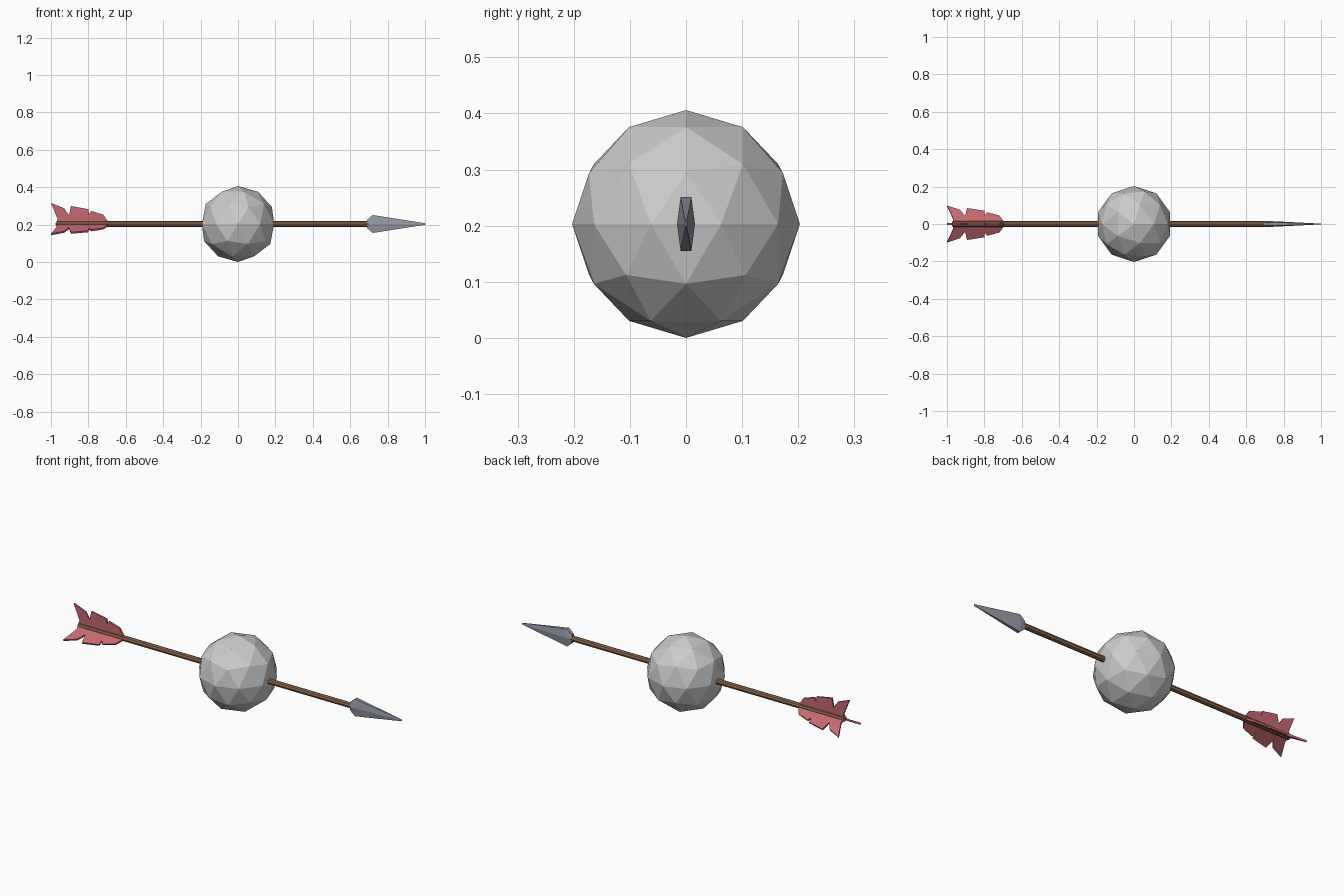
import bpy, bmesh, math
from mathutils import Matrix

if "Cube" in bpy.data.objects:
    bpy.data.objects.remove(bpy.data.objects["Cube"])

Z = 0.203  # height of the arrow axis and ball centre


def paint(obj, name, rgb):
    mat = bpy.data.materials.get(name) or bpy.data.materials.new(name)
    mat.diffuse_color = (*rgb, 1)
    mat.use_nodes = True
    mat.node_tree.nodes["Principled BSDF"].inputs["Base Color"].default_value = mat.diffuse_color
    obj.data.materials.append(mat)


def mesh_object(name, bm):
    bmesh.ops.recalc_face_normals(bm, faces=bm.faces)
    mesh = bpy.data.meshes.new(name)
    bm.to_mesh(mesh)
    bm.free()
    obj = bpy.data.objects.new(name, mesh)
    bpy.context.collection.objects.link(obj)
    return obj


# Faceted ball
bpy.ops.mesh.primitive_ico_sphere_add(subdivisions=2, radius=0.203, location=(0, 0, Z))
bpy.context.object.name = "ball"

# Wooden shaft through the ball
x0, x1 = -0.97, 0.71
bpy.ops.mesh.primitive_cylinder_add(vertices=8, radius=0.015, depth=x1 - x0,
                                    location=((x0 + x1) / 2, 0, Z),
                                    rotation=(0, math.pi / 2, 0))
shaft = bpy.context.object
shaft.name = "shaft"
paint(shaft, "wood", (0.26, 0.13, 0.07))

# Arrowhead: flattened hexagonal rings (x, half width, half height)
bm = bmesh.new()
rings = []
for x, w, h in [(0.69, 0.014, 0.022), (0.72, 0.016, 0.048), (1.0, 0.002, 0.004)]:
    section = [(w, 0), (w * 0.6, h), (-w * 0.6, h), (-w, 0), (-w * 0.6, -h), (w * 0.6, -h)]
    rings.append([bm.verts.new((x, y, Z + z)) for y, z in section])
for a, b in zip(rings, rings[1:]):
    for i in range(6):
        j = (i + 1) % 6
        bm.faces.new((a[i], a[j], b[j], b[i]))
bm.faces.new(rings[0])
bm.faces.new(rings[-1])
paint(mesh_object("arrowhead", bm), "steel", (0.30, 0.32, 0.37))

# Three notched feathers around the shaft (x, distance from axis)
profile = [(-0.975, 0), (-0.965, 0.028), (-1.0, 0.112), (-0.93, 0.085), (-0.903, 0.046),
           (-0.893, 0.096), (-0.80, 0.079), (-0.797, 0.05), (-0.786, 0.07),
           (-0.72, 0.05), (-0.695, 0.012), (-0.695, 0)]
T = 0.01
for k in range(3):
    bm = bmesh.new()
    face = bm.faces.new([bm.verts.new((x, -T / 2, r)) for x, r in profile])
    ext = bmesh.ops.extrude_face_region(bm, geom=[face], use_keep_orig=True)
    bmesh.ops.translate(bm, vec=(0, T, 0),
                        verts=[g for g in ext["geom"] if isinstance(g, bmesh.types.BMVert)])
    bm.transform(Matrix.Translation((0, 0, Z)) @ Matrix.Rotation(k * math.tau / 3, 4, "X"))
    paint(mesh_object(f"feather_{k + 1}", bm), "feather_red", (0.55, 0.14, 0.16))
